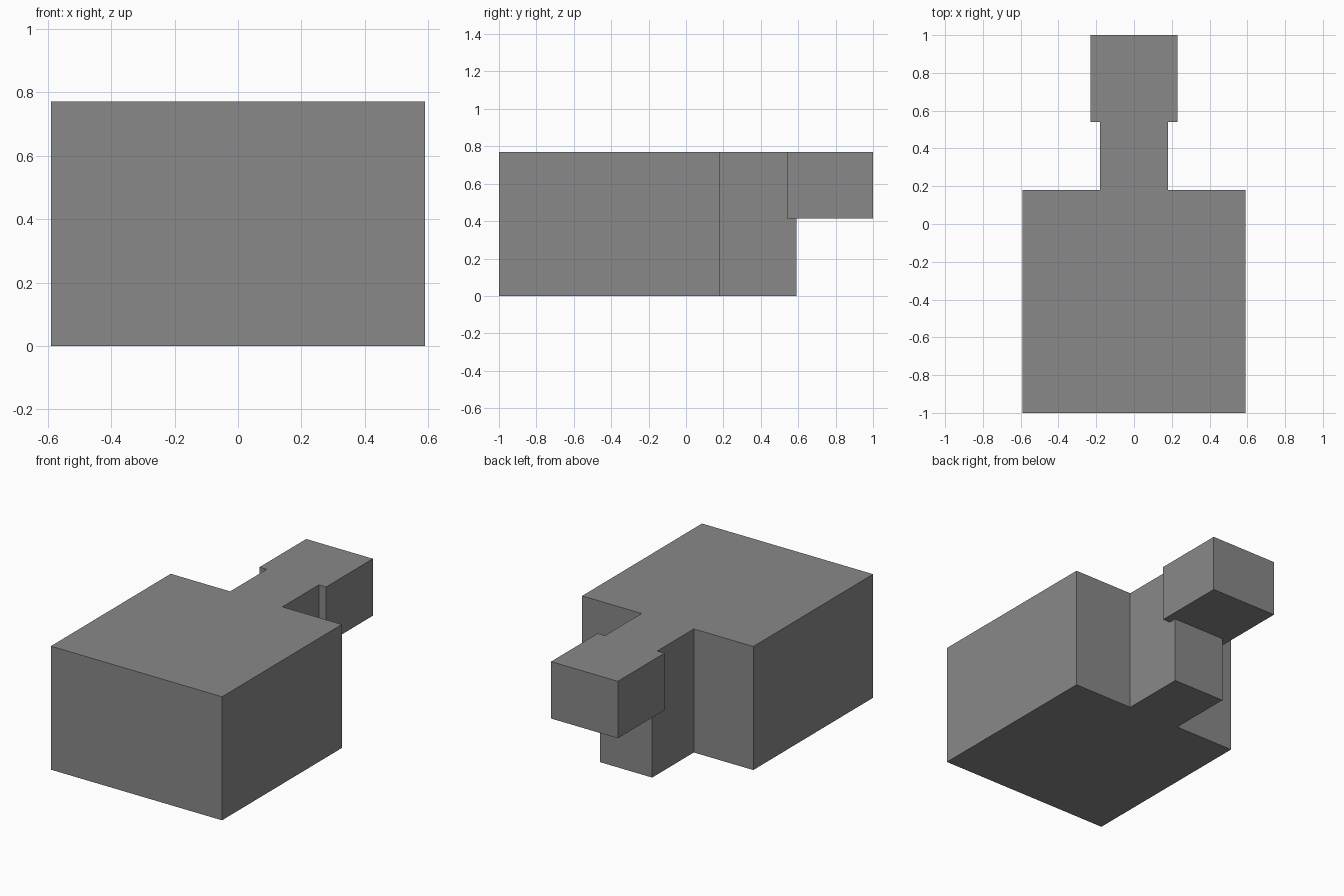
import bpy

cube = bpy.data.objects.get("Cube")
if cube:
    bpy.data.objects.remove(cube, do_unlink=True)

# Single flat grey
grey = bpy.data.materials.new("mid_grey")
grey.use_nodes = True
colour = (0.25, 0.25, 0.25, 1)
grey.diffuse_color = colour
grey.node_tree.nodes["Principled BSDF"].inputs["Base Color"].default_value = colour


def box(name, half_width, y0, y1, z0, z1):
    """Box centred on x, spanning the given depth and height."""
    bpy.ops.mesh.primitive_cube_add(size=1, location=(0, (y0 + y1) / 2, (z0 + z1) / 2))
    ob = bpy.context.object
    ob.name = name
    ob.scale = (2 * half_width, y1 - y0, z1 - z0)
    bpy.ops.object.transform_apply(location=True, rotation=False, scale=True)
    ob.data.materials.append(grey)
    return ob


TOP = 0.77
body = box("body", 0.59, -1, 0.18, 0, TOP)
neck = box("neck", 0.18, 0.1, 0.59, 0, TOP)
end_block = box("end_block", 0.23, 0.54, 1, 0.415, TOP)

# Fuse the parts into one solid with a flush top
for part in (neck, end_block):
    union = body.modifiers.new("join_" + part.name, 'BOOLEAN')
    union.operation = 'UNION'
    union.solver = 'EXACT'
    union.object = part
    bpy.context.view_layer.objects.active = body
    bpy.ops.object.modifier_apply(modifier=union.name)
    bpy.data.objects.remove(part, do_unlink=True)
body.name = "stepped_block"
